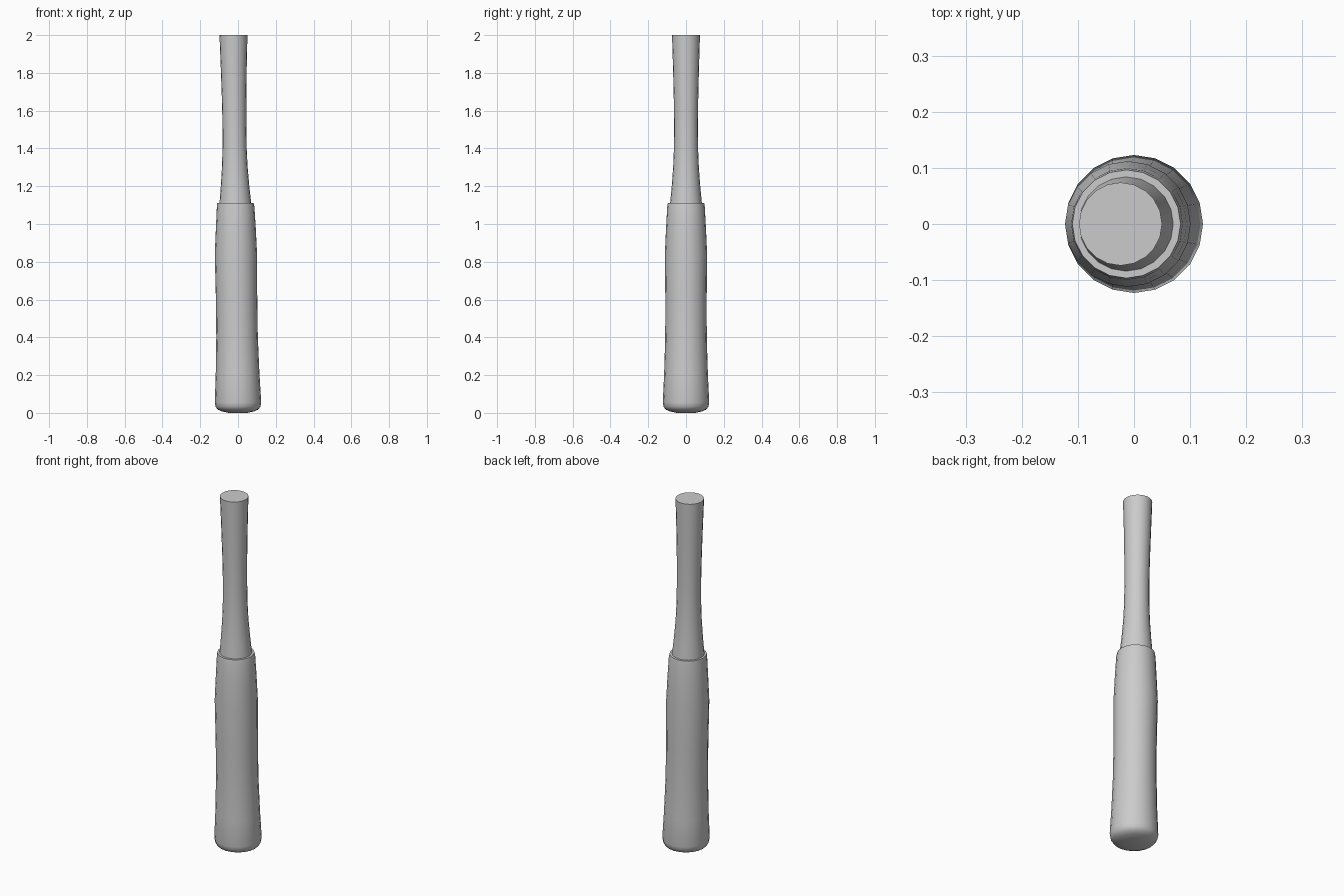
import bpy, bmesh, math

if "Cube" in bpy.data.objects:
    bpy.data.objects.remove(bpy.data.objects["Cube"])

SIDES = 20

def loft(name, rings, cap_bottom=False, cap_top=False):
    """Skin round sections given as (z, left x, right x)."""
    bm = bmesh.new()
    loops = []
    for z, left, right in rings:
        c, r = (left + right) / 2, (right - left) / 2
        loops.append([bm.verts.new((c + r * math.cos(2 * math.pi * i / SIDES),
                                    r * math.sin(2 * math.pi * i / SIDES), z))
                      for i in range(SIDES)])
    for a, b in zip(loops, loops[1:]):
        for i in range(SIDES):
            j = (i + 1) % SIDES
            bm.faces.new((a[i], a[j], b[j], b[i]))
    if cap_bottom:
        bm.faces.new(loops[0][::-1])
    if cap_top:
        bm.faces.new(loops[-1])
    mesh = bpy.data.meshes.new(name)
    bm.to_mesh(mesh)
    bm.free()
    obj = bpy.data.objects.new(name, mesh)
    bpy.context.collection.objects.link(obj)
    bpy.ops.object.select_all(action='DESELECT')
    obj.select_set(True)
    bpy.context.view_layer.objects.active = obj
    bpy.ops.object.shade_smooth_by_angle(angle=math.radians(50))
    return obj

# Thick grip with rounded butt and flat shoulder at the top
loft("grip", [
    (0.0, -0.05, 0.05), (0.008, -0.085, 0.085), (0.018, -0.108, 0.108),
    (0.033, -0.119, 0.119), (0.055, -0.123, 0.123), (0.20, -0.118, 0.114),
    (0.40, -0.115, 0.105), (0.60, -0.117, 0.102), (0.84, -0.123, 0.101),
    (0.98, -0.117, 0.094), (1.09, -0.112, 0.087), (1.11, -0.110, 0.083),
    (1.11, -0.098, 0.070),
], cap_bottom=True)

# Slim neck, waisted and flaring slightly to the flat end
loft("neck", [
    (1.11, -0.098, 0.070), (1.20, -0.091, 0.060), (1.30, -0.085, 0.051),
    (1.40, -0.082, 0.046), (1.52, -0.082, 0.044), (1.65, -0.085, 0.044),
    (1.82, -0.091, 0.046), (2.0, -0.098, 0.050),
], cap_top=True)
